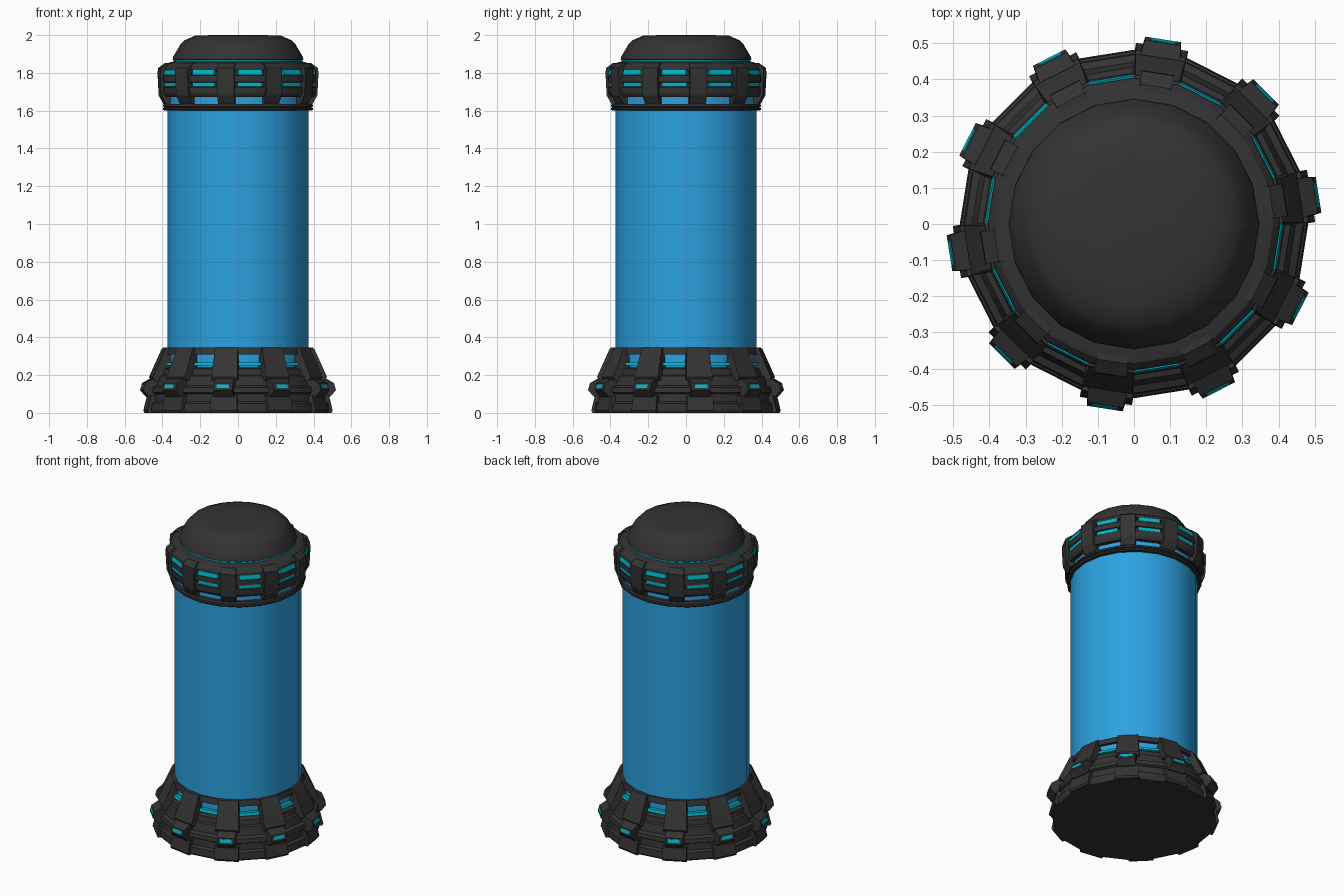
import bpy, bmesh
from math import sin, cos, radians

if "Cube" in bpy.data.objects:
    bpy.data.objects.remove(bpy.data.objects["Cube"])

SIDES, COUNT, OFFSET = 20, 10, 9


def material(name, col):
    m = bpy.data.materials.new(name)
    m.diffuse_color = (*col, 1)
    m.use_nodes = True
    m.node_tree.nodes["Principled BSDF"].inputs["Base Color"].default_value = m.diffuse_color
    return m


DARK = material("dark_metal", (0.033, 0.033, 0.033))
BLUE = material("blue_glass", (0.025, 0.36, 0.75))
TEAL = material("teal_light", (0.0, 0.47, 0.58))


def finish(name, bm, mat, angle):
    bmesh.ops.remove_doubles(bm, verts=bm.verts, dist=1e-5)
    bmesh.ops.recalc_face_normals(bm, faces=bm.faces)
    me = bpy.data.meshes.new(name)
    bm.to_mesh(me)
    bm.free()
    me.materials.append(mat)
    ob = bpy.data.objects.new(name, me)
    bpy.context.collection.objects.link(ob)
    bpy.ops.object.select_all(action='DESELECT')
    ob.select_set(True)
    bpy.context.view_layer.objects.active = ob
    bpy.ops.object.shade_smooth_by_angle(angle=radians(angle))
    return ob


def lathe(name, profile, mat, ring=False, angle=25):
    """Turn an (r, z) profile; ring closes it, otherwise the ends are capped."""
    bm = bmesh.new()
    loops = []
    for r, z in profile:
        loops.append([bm.verts.new((r * cos(radians(360 * i / SIDES)),
                                    r * sin(radians(360 * i / SIDES)), z)) for i in range(SIDES)])
    pairs = list(zip(loops, loops[1:])) + ([(loops[-1], loops[0])] if ring else [])
    for a, b in pairs:
        for i in range(SIDES):
            j = (i + 1) % SIDES
            bm.faces.new((a[i], a[j], b[j], b[i]))
    if not ring:
        bm.faces.new(loops[0])
        bm.faces.new(loops[-1])
    return finish(name, bm, mat, angle)


def blocks(name, profile, mat, start=OFFSET):
    """Ten copies of an (r, z, half width) section around the axis."""
    bm = bmesh.new()
    n = len(profile)
    for k in range(COUNT):
        a = radians(start + 360 / COUNT * k)
        c, s = cos(a), sin(a)
        ends = [[bm.verts.new((r * c - e * w * s, r * s + e * w * c, z)) for r, z, w in profile]
                for e in (-1, 1)]
        for i in range(n):
            j = (i + 1) % n
            bm.faces.new((ends[0][i], ends[0][j], ends[1][j], ends[1][i]))
        for e in ends:
            bm.faces.new(e)
    return finish(name, bm, mat, 20)


def strip(name, r0, z0, r1, z1, half):
    blocks(name, [(0.36, z0, half), (r0, z0, half), (r1, z1, half), (0.36, z1, half)],
           TEAL, OFFSET + 18)


# Glass tank
lathe("tank", [(0.374, 0.2), (0.374, 1.72)], BLUE)

# Base body with stepped sides, and the ring above its windows
lathe("base_body", [(0.476, 0), (0.482, 0.012), (0.478, 0.05), (0.462, 0.06), (0.458, 0.10),
                    (0.472, 0.108), (0.468, 0.135), (0.448, 0.145), (0.434, 0.195),
                    (0.418, 0.20), (0.412, 0.232), (0.385, 0.24)], DARK)
lathe("base_top_ring", [(0.36, 0.31), (0.392, 0.31), (0.384, 0.347), (0.36, 0.347)], DARK, True)
strip("base_window_light", 0.395, 0.25, 0.39, 0.268, 0.06)

# Base buttresses: upper plate, lit knuckle and foot
blocks("base_upper_plate", [(0.36, 0.347, 0.058), (0.392, 0.347, 0.058), (0.402, 0.335, 0.06),
                            (0.466, 0.19, 0.07), (0.458, 0.172, 0.07), (0.36, 0.172, 0.07)], DARK)
blocks("base_knuckle", [(0.40, 0.185, 0.055), (0.468, 0.18, 0.055), (0.507, 0.157, 0.05),
                        (0.517, 0.12, 0.05), (0.485, 0.085, 0.055), (0.40, 0.085, 0.055)], DARK)
blocks("base_knuckle_light", [(0.48, 0.151, 0.034), (0.511, 0.151, 0.034),
                              (0.517, 0.131, 0.034), (0.48, 0.131, 0.034)], TEAL)
blocks("base_foot", [(0.40, 0.092, 0.07), (0.477, 0.092, 0.07), (0.496, 0.012, 0.073),
                     (0.49, 0.0, 0.073), (0.40, 0.0, 0.073)], DARK)

# Collar foot rings under the upper windows
lathe("collar_foot_ring", [(0.36, 1.60), (0.39, 1.60), (0.398, 1.606), (0.398, 1.614),
                           (0.388, 1.618), (0.398, 1.622), (0.394, 1.636), (0.36, 1.636)],
      DARK, True)

# Collar body with two light grooves
lathe("collar_body", [(0.36, 1.672), (0.40, 1.672), (0.41, 1.69), (0.412, 1.725), (0.395, 1.728),
                      (0.395, 1.749), (0.414, 1.752), (0.413, 1.785), (0.392, 1.79),
                      (0.385, 1.812), (0.405, 1.815), (0.403, 1.828), (0.385, 1.848),
                      (0.34, 1.861)], DARK)
strip("collar_lower_light", 0.403, 1.728, 0.403, 1.749, 0.066)
strip("collar_upper_light", 0.409, 1.788, 0.404, 1.814, 0.064)

# Collar clamps
blocks("collar_clamp", [(0.36, 1.636, 0.044), (0.393, 1.636, 0.044), (0.418, 1.68, 0.046),
                        (0.424, 1.79, 0.046), (0.422, 1.825, 0.046), (0.385, 1.852, 0.044),
                        (0.36, 1.852, 0.044)], DARK)

# Light line and domed cap
lathe("cap_light_ring", [(0.342, 1.855), (0.342, 1.869)], TEAL)
lathe("cap", [(0.338, 1.867), (0.346, 1.872), (0.344, 1.884), (0.304, 1.952), (0.285, 1.972),
              (0.225, 1.998), (0.12, 2.0)], DARK, angle=35)
